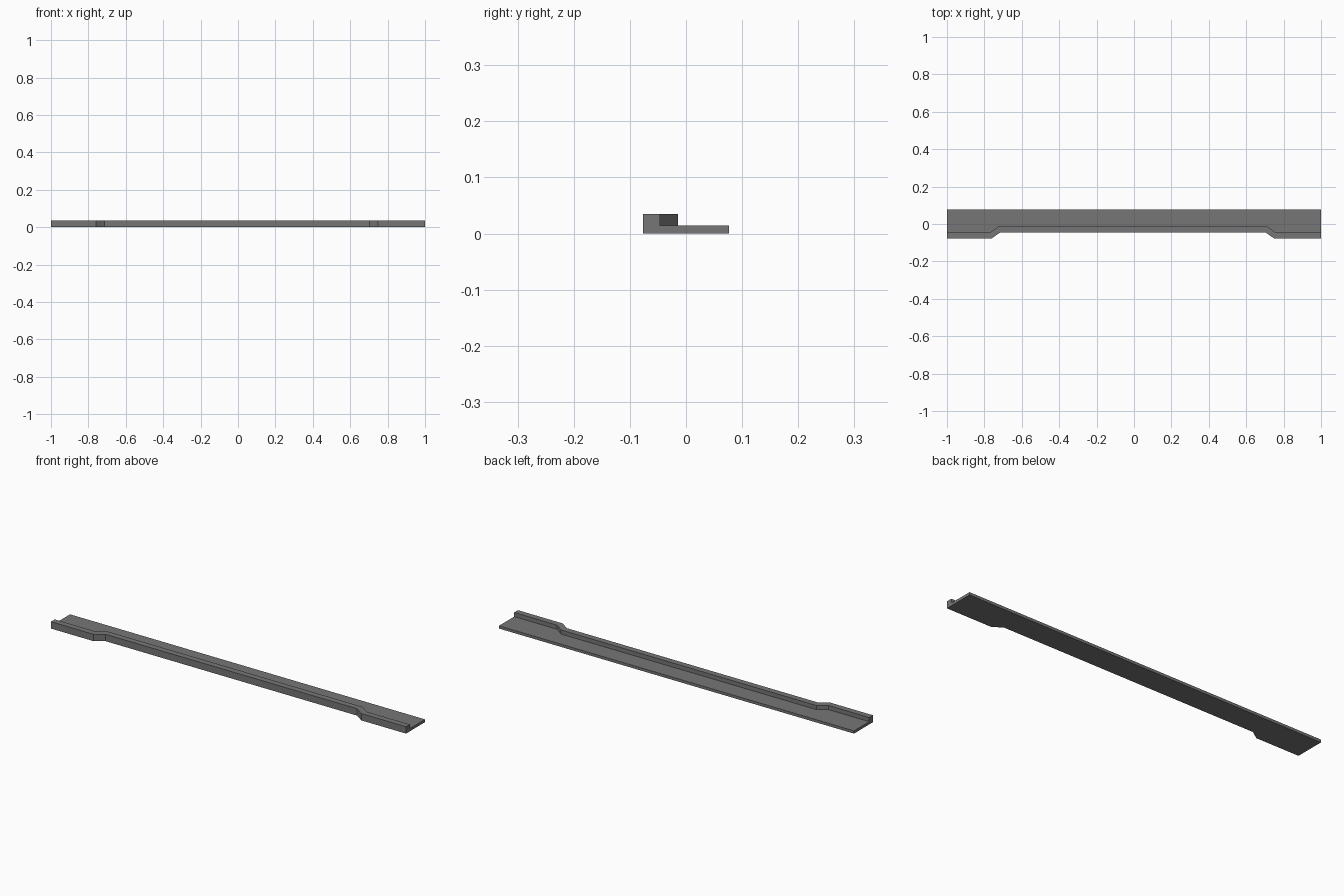
import bpy, bmesh

cube = bpy.data.objects.get("Cube")
if cube:
    bpy.data.objects.remove(cube)

grey = bpy.data.materials.new("mid_grey")
grey.use_nodes = True
COLOUR = (0.18, 0.18, 0.18, 1)
grey.diffuse_color = COLOUR
grey.node_tree.nodes["Principled BSDF"].inputs["Base Color"].default_value = COLOUR

BACK, PLATE_TOP, LIP_TOP = 0.0765, 0.014, 0.035
# Front edge with a long central recess, and the matching inner edge of the lip
outer = [(-1, -0.0765), (-0.76, -0.0765), (-0.715, -0.045),
         (0.703, -0.045), (0.748, -0.0765), (1, -0.0765)]
inner = [(-1, -0.046), (-0.77, -0.046), (-0.725, -0.014),
         (0.713, -0.014), (0.758, -0.046), (1, -0.046)]

# Sweep the L-shaped section along the edge
bm = bmesh.new()
rings = []
for (ox, oy), (ix, iy) in zip(outer, inner):
    section = [(ox, oy, 0), (ox, oy, LIP_TOP), (ix, iy, LIP_TOP),
               (ix, iy, PLATE_TOP), (ix, BACK, PLATE_TOP), (ix, BACK, 0)]
    rings.append([bm.verts.new(p) for p in section])
for a, b in zip(rings, rings[1:]):
    for i in range(6):
        j = (i + 1) % 6
        bm.faces.new((a[i], a[j], b[j], b[i]))

# End caps
for ring in (rings[0], rings[-1]):
    bm.faces.new(ring)
bmesh.ops.recalc_face_normals(bm, faces=bm.faces)

mesh = bpy.data.meshes.new("lipped_sill")
bm.to_mesh(mesh)
bm.free()
mesh.materials.append(grey)
sill = bpy.data.objects.new("lipped_sill", mesh)
bpy.context.collection.objects.link(sill)
